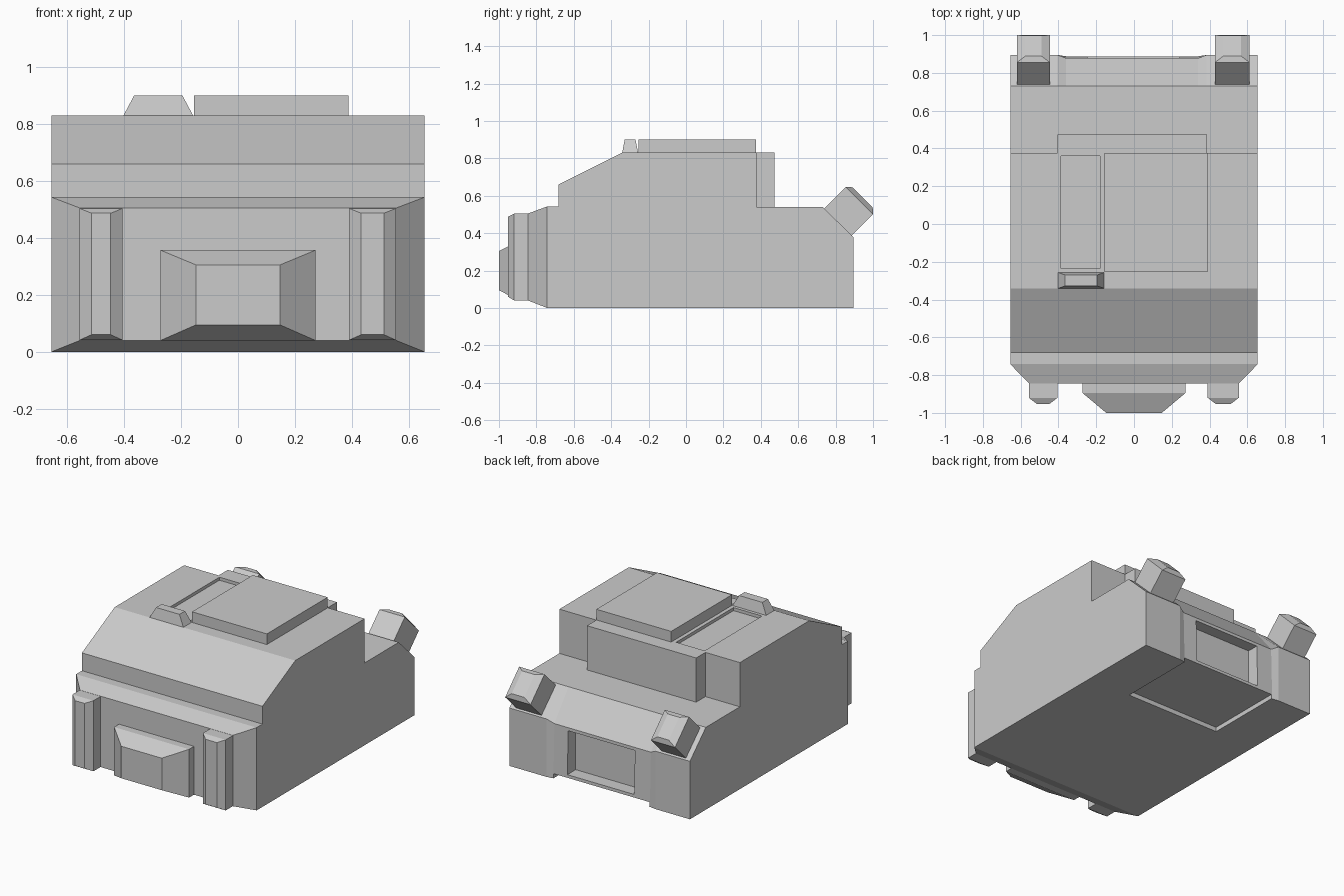
import bpy, bmesh
from mathutils import Vector

if "Cube" in bpy.data.objects:
    bpy.data.objects.remove(bpy.data.objects["Cube"])


def loft(name, rings):
    """Solid skinned through a sequence of closed rings."""
    bm = bmesh.new()
    vs = [[bm.verts.new(p) for p in r] for r in rings]
    n = len(rings[0])
    bm.faces.new(vs[0])
    bm.faces.new(vs[-1])
    for a, b in zip(vs, vs[1:]):
        for i in range(n):
            j = (i + 1) % n
            bm.faces.new((a[i], a[j], b[j], b[i]))
    bmesh.ops.recalc_face_normals(bm, faces=bm.faces)
    me = bpy.data.meshes.new(name)
    bm.to_mesh(me)
    bm.free()
    ob = bpy.data.objects.new(name, me)
    bpy.context.collection.objects.link(ob)
    return ob


def rect_y(y, x0, x1, z0, z1):
    return [(x0, y, z0), (x1, y, z0), (x1, y, z1), (x0, y, z1)]


def rect_z(z, x0, x1, y0, y1):
    return [(x0, y0, z), (x1, y0, z), (x1, y1, z), (x0, y1, z)]


def box(name, x0, x1, y0, y1, z0, z1):
    return loft(name, [rect_z(z0, x0, x1, y0, y1), rect_z(z1, x0, x1, y0, y1)])


def cut(target, cutter):
    cutter.hide_render = True
    cutter.hide_viewport = True
    cutter.display_type = 'WIRE'
    m = target.modifiers.new(cutter.name, 'BOOLEAN')
    m.operation = 'DIFFERENCE'
    m.solver = 'EXACT'
    m.object = cutter


# Main body: side profile skinned across x, with a shallow sunken rear centre
front = [(.73, .54), (.377, .54), (.377, .83), (-.342, .83), (-.682, .66),
         (-.682, .543), (-.742, .543), (-.742, 0)]
outer = [(.895, 0), (.895, .38)] + front
inner = [(.888, 0), (.878, .355)] + front
stations = [(-.655, outer), (-.405, outer), (-.36, inner),
            (.34, inner), (.385, outer), (.655, outer)]
body = loft("body", [[(x, y, z) for y, z in p] for x, p in stations])

# Recesses: underside tray, rear window, roof hatch
cut(body, box("underside_cutter", -.355, .34, .36, 1.1, -.1, .03))
cut(body, box("rear_window_cutter", -.245, .24, .80, 1.1, .05, .335))
cut(body, box("roof_hatch_cutter", -.387, -.18, -.235, .36, .81, .95))

# Tapered front plate
loft("front_plate", [rect_y(-.742, -.655, .655, 0, .543),
                     rect_y(-.845, -.555, .555, .04, .505)])

# Front centre block
loft("front_block", [rect_y(-.84, -.272, .272, .04, .357),
                     rect_y(-.895, -.272, .272, .04, .357),
                     rect_y(-1.0, -.147, .147, .095, .305)])

# Front pillars with chamfered ends
for side, x0, x1 in (("left", -.557, -.405), ("right", .39, .555)):
    loft(side + "_front_pillar", [rect_y(-.84, x0, x1, .041, .504),
                                  rect_y(-.92, x0, x1, .041, .504),
                                  rect_y(-.952, x0 + .042, x1 - .042, .06, .487)])

# Roof panel, rear housing and small hatch handle
box("roof_panel", -.155, .388, -.255, .375, .82, .9)
box("rear_housing", -.405, .387, .36, .473, .53, .83)
loft("hatch_handle", [rect_z(.825, -.405, -.155, -.342, -.255),
                      rect_z(.9, -.365, -.195, -.328, -.27)])

# Angled rear lamps standing out from the rear slope
out = Vector((0, .7071, .7071))
down = Vector((0, .7071, -.7071))
start = Vector((0, .743, .535))
for side, x0, x1 in (("left", -.62, -.445), ("right", .428, .612)):
    rings = []
    for t, s, e in ((-.02, 0, 0), (.158, 0, 0), (.182, .026, .046)):
        a, b = start + out * t + down * s, start + out * t + down * (.205 - s)
        rings.append([(x0 + e, a.y, a.z), (x1 - e, a.y, a.z),
                      (x1 - e, b.y, b.z), (x0 + e, b.y, b.z)])
    loft(side + "_rear_lamp", rings)
